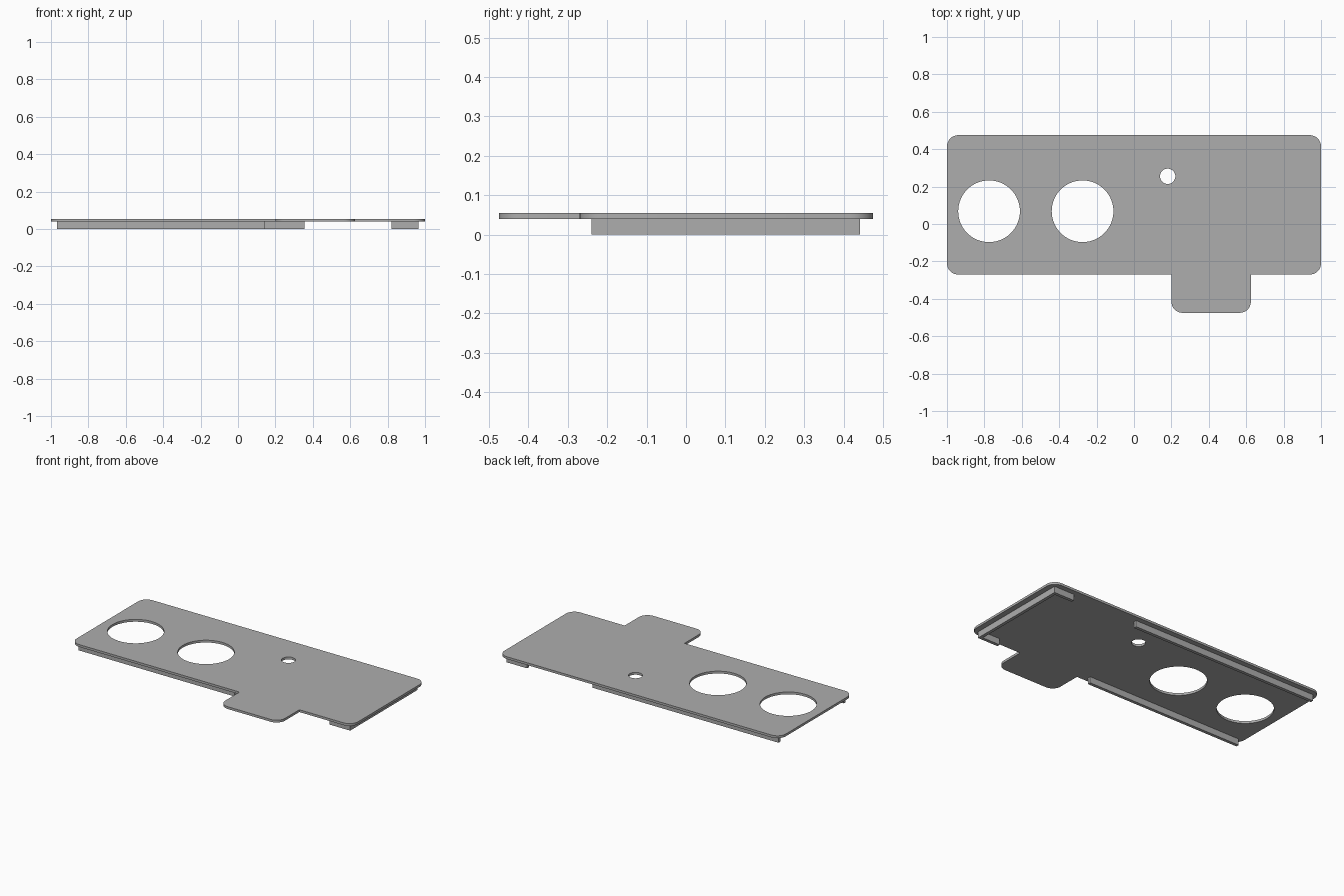
import bpy, bmesh
from math import cos, sin, pi
from mathutils import Vector

cube = bpy.data.objects.get("Cube")
if cube:
    bpy.data.objects.remove(cube, do_unlink=True)

PLATE_BOTTOM, PLATE_TOP = 0.04, 0.055
CORNER = 0.06

grey = bpy.data.materials.new("plain grey")
grey.use_nodes = True
grey.diffuse_color = (0.42, 0.42, 0.42, 1)
grey.node_tree.nodes["Principled BSDF"].inputs["Base Color"].default_value = grey.diffuse_color


def rounded(points):
    """Outline from (x, y, radius) corners, rounding those with a radius."""
    out = []
    for i, (x, y, r) in enumerate(points):
        p = Vector((x, y))
        if not r:
            out.append(p)
            continue
        a = (Vector(points[i - 1][:2]) - p).normalized() * r
        b = (Vector(points[(i + 1) % len(points)][:2]) - p).normalized() * r
        for k in range(9):
            t = k / 8 * pi / 2
            out.append(p + a * (1 - sin(t)) + b * (1 - cos(t)))
    return out


def circle(x, y, r, n=64):
    return [Vector((x + r * cos(2 * pi * k / n), y + r * sin(2 * pi * k / n))) for k in range(n)]


def slab(name, loops, bottom, top):
    """Flat part: the first loop is the outline, the others are holes."""
    bm = bmesh.new()
    edges = []
    for loop in loops:
        verts = [bm.verts.new((p.x, p.y, bottom)) for p in loop]
        edges += [bm.edges.new((verts[i - 1], verts[i])) for i in range(len(verts))]
    bmesh.ops.triangle_fill(bm, edges=edges, use_beauty=True, normal=(0, 0, 1))
    result = bmesh.ops.extrude_face_region(bm, geom=bm.faces[:], use_keep_orig=True)
    raised = [g for g in result["geom"] if isinstance(g, bmesh.types.BMVert)]
    bmesh.ops.translate(bm, verts=raised, vec=(0, 0, top - bottom))
    bmesh.ops.recalc_face_normals(bm, faces=bm.faces[:])
    mesh = bpy.data.meshes.new(name)
    bm.to_mesh(mesh)
    bm.free()
    mesh.materials.append(grey)
    obj = bpy.data.objects.new(name, mesh)
    bpy.context.collection.objects.link(obj)
    bpy.ops.object.select_all(action="DESELECT")
    obj.select_set(True)
    bpy.context.view_layer.objects.active = obj
    bpy.ops.object.shade_smooth_by_angle(angle=pi / 6)
    return obj


# Plate with front tab and three round holes
outline = rounded([
    (-1, 0.475, CORNER), (-1, -0.27, CORNER),
    (0.2, -0.27, 0), (0.2, -0.475, CORNER),
    (0.625, -0.475, CORNER), (0.625, -0.27, 0),
    (1, -0.27, CORNER), (1, 0.475, CORNER)])
slab("cover_plate",
     [outline, circle(-0.775, 0.068, 0.165), circle(-0.275, 0.068, 0.165), circle(0.18, 0.255, 0.041)],
     PLATE_BOTTOM, PLATE_TOP)

# Locating ribs underneath
FRONT, BACK, LEFT, RIGHT, T = -0.24, 0.442, 0.965, -0.967, 0.02


def rib(name, corners):
    slab(name, [[Vector(c) for c in corners]], 0, PLATE_BOTTOM)


rib("front_rib", [(RIGHT, FRONT), (0.143, FRONT), (0.143, FRONT + T), (RIGHT, FRONT + T)])
rib("back_rib", [(RIGHT, BACK - T), (0.355, BACK - T), (0.355, BACK), (RIGHT, BACK)])

# Channel-shaped rib at the left end
RETURN = 0.82
rib("left_end_rib", [
    (RETURN, FRONT), (LEFT, FRONT), (LEFT, BACK), (RETURN, BACK),
    (RETURN, BACK - T), (LEFT - T, BACK - T), (LEFT - T, FRONT + T), (RETURN, FRONT + T)])
